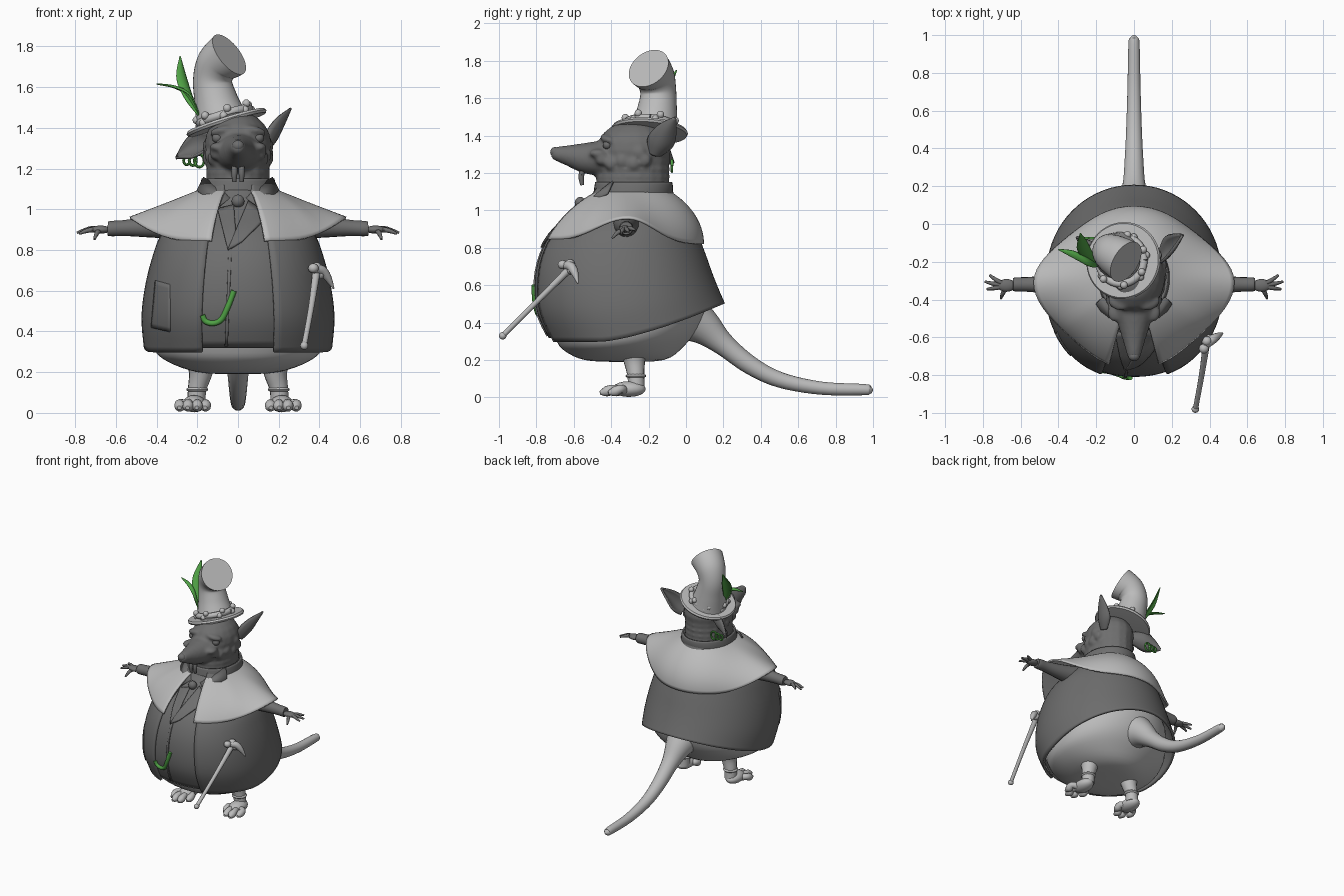
import bpy, bmesh, math
from math import sin, cos, pi
from mathutils import Vector, Matrix, Euler

cube = bpy.data.objects.get("Cube")
if cube:
    bpy.data.objects.remove(cube, do_unlink=True)


def material(name, rgb):
    m = bpy.data.materials.new(name)
    m.use_nodes = True
    m.diffuse_color = (*rgb, 1)
    m.node_tree.nodes["Principled BSDF"].inputs["Base Color"].default_value = (*rgb, 1)
    return m


LIGHT = material("light grey", (0.5, 0.5, 0.5))
DARK = material("dark grey", (0.155, 0.155, 0.155))
GREEN = material("leaf green", (0.08, 0.36, 0.06))


def finish(name, bm, mat, thick=0):
    bmesh.ops.recalc_face_normals(bm, faces=bm.faces)
    me = bpy.data.meshes.new(name)
    bm.to_mesh(me)
    bm.free()
    me.materials.append(mat)
    ob = bpy.data.objects.new(name, me)
    bpy.context.collection.objects.link(ob)
    if thick:
        mod = ob.modifiers.new("thickness", "SOLIDIFY")
        mod.thickness, mod.offset = thick, 0
    bpy.ops.object.select_all(action="DESELECT")
    ob.select_set(True)
    bpy.context.view_layer.objects.active = ob
    bpy.ops.object.shade_smooth_by_angle(angle=math.radians(45))
    return ob


def grid(name, f, nu, nv, mat, wrap=False, thick=0, caps=False):
    """Surface f(u, v); u runs around, v runs along."""
    bm = bmesh.new()
    cols = nu if wrap else nu + 1
    rows = [[bm.verts.new(f(i / nu, j / nv)) for i in range(cols)] for j in range(nv + 1)]
    for a, b in zip(rows, rows[1:]):
        for i in range(nu):
            k = (i + 1) % cols
            bm.faces.new((a[i], a[k], b[k], b[i]))
    if caps:
        bm.faces.new(rows[0])
        bm.faces.new(rows[-1])
    return finish(name, bm, mat, thick)


def spline(rows, t):
    """Catmull-Rom through equal-length tuples."""
    n = len(rows) - 1
    i = min(int(t * n), n - 1)
    x = t * n - i
    p = [rows[max(0, min(n, i + k))] for k in (-1, 0, 1, 2)]
    return [b + 0.5 * x * (c - a + x * (2 * a - 5 * b + 4 * c - d + x * (3 * (b - c) + d - a)))
            for a, b, c, d in zip(*p)]


def tube(name, pts, mat, n=14, steps=5):
    """Round tube through (x, y, z, radius) points."""
    nv = steps * (len(pts) - 1)
    line = [spline(pts, j / nv) for j in range(nv + 1)]
    pos = [Vector(p[:3]) for p in line]
    frames, side = [], None
    for j in range(nv + 1):
        t = (pos[min(j + 1, nv)] - pos[max(j - 1, 0)]).normalized()
        side = t.orthogonal() if side is None else side - t * side.dot(t)
        side.normalize()
        frames.append((side.copy(), t.cross(side)))

    def f(u, v):
        j = round(v * nv)
        a, b = frames[j]
        return pos[j] + (a * cos(2 * pi * u) + b * sin(2 * pi * u)) * max(line[j][3], 0.001)
    return grid(name, f, n, nv, mat, wrap=True, caps=True)


def add_blob(bm, loc, size, rot=(0, 0, 0), seg=18):
    m = Matrix.LocRotScale(Vector(loc), Euler(rot), Vector(size))
    bmesh.ops.create_uvsphere(bm, u_segments=seg, v_segments=seg // 2 + 1, radius=1, matrix=m)


def blob(name, loc, size, mat):
    bm = bmesh.new()
    add_blob(bm, loc, size)
    return finish(name, bm, mat)


def leaf(name, pts, side, cup, mat, thick=0.008):
    """Cupped blade through (x, y, z, half width) points."""
    s = Vector(side).normalized()
    axis = Vector(pts[-1][:3]) - Vector(pts[0][:3])
    nrm = axis.cross(s).normalized()

    def f(u, v):
        x, y, z, w = spline(pts, v)
        k = 2 * u - 1
        return Vector((x, y, z)) + s * k * w + nrm * cup * w * (k * k - 0.5)
    return grid(name, f, 8, 16, mat, thick=thick)


# Torso profile: height, half width, front y, back y, rear hem lift
TORSO = [(0.30, 0.455, -0.73, 0.20, 0.2), (0.45, 0.465, -0.80, 0.165, 0.14),
         (0.60, 0.45, -0.815, 0.13, 0.08), (0.75, 0.415, -0.79, 0.09, 0.04),
         (0.88, 0.365, -0.72, 0.05, 0), (1.0, 0.26, -0.59, -0.01, 0),
         (1.08, 0.18, -0.51, -0.07, 0), (1.14, 0.16, -0.47, -0.09, 0)]
SQ = 0.92


def ring(row, a, grow=0):
    z, rx, yf, yb, lift = row
    p = SQ if cos(a) > 0 else 1  # the front is a little squarer than the back
    y = (yf + yb) / 2 - ((yb - yf) / 2 + grow) * math.copysign(abs(cos(a)) ** p, cos(a))
    z += lift * max(0, min(1, (y + 0.45) / 0.65)) ** 1.4
    return Vector(((rx + grow) * math.copysign(abs(sin(a)) ** p, sin(a)), y, z))


def chest(x, z, grow=0.0):
    """Point on the front of the torso."""
    t = 0.0
    while t < 1 and spline(TORSO, t)[0] < z:
        t += 0.005
    _, rx, yf, yb, _ = spline(TORSO, min(t, 1))
    s = min(1, abs(x / rx)) ** (1 / SQ)
    return Vector((x, (yf + yb) / 2 - ((yb - yf) / 2 + grow) * (1 - s * s) ** (SQ / 2), z))


def patch(name, a, b, c, d, grow, mat, thick=0.012):
    """Four-cornered cloth piece lying on the chest, corners in x, z."""
    a, b, c, d = map(Vector, (a, b, c, d))

    def f(u, v):
        p = a.lerp(b, u).lerp(d.lerp(c, u), v)
        return chest(p.x, p.y, grow)
    return grid(name, f, 8, 10, mat, thick=thick)


# Coat, waistcoat and belly
gap = 0.36
grid("coat", lambda u, v: ring(spline(TORSO, v), gap + u * (2 * pi - 2 * gap)), 64, 28, DARK, thick=0.018)
grid("waistcoat", lambda u, v: ring(spline(TORSO, 0.03 + 0.97 * v), (2 * u - 1) * 0.55, -0.012), 24, 28, DARK, thick=0.012)
BELLY = [(0.19, 0.02, -0.37, -0.33, 0), (0.20, 0.2, -0.54, -0.12, 0), (0.25, 0.35, -0.65, 0.0, 0.06),
         (0.32, 0.42, -0.70, 0.09, 0.12), (0.5, 0.43, -0.76, 0.12, 0.08), (0.7, 0.39, -0.75, 0.06, 0)]
grid("belly", lambda u, v: ring(spline(BELLY, v), u * 2 * pi), 48, 20, LIGHT, wrap=True, caps=True)
patch("waistcoat_edge", (-0.065, 0.33), (-0.05, 0.33), (-0.03, 0.82), (-0.045, 0.82), -0.004, DARK)
patch("lapel_right", (-0.05, 0.8), (-0.01, 0.86), (-0.02, 1.02), (-0.1, 1.0), 0.002, DARK)
patch("lapel_left", (-0.05, 0.8), (0.02, 0.84), (0.15, 0.97), (0.05, 1.04), 0.006, DARK)
patch("coat_pocket", (-0.42, 0.42), (-0.33, 0.4), (-0.33, 0.63), (-0.4, 0.65), 0.01, DARK, 0.018)
chain = [(-0.175, 0.48), (-0.16, 0.45), (-0.12, 0.44), (-0.08, 0.46), (-0.05, 0.52), (-0.02, 0.6)]
tube("watch_chain", [(*chest(x, z, -0.002), 0.014) for x, z in chain], GREEN, 10)


# Cape with points over the arms
def cape(u, v):
    a = 0.34 + u * (2 * pi - 0.68)
    s, c = sin(a), cos(a)
    k = abs(s) ** 6
    flat = max(k, 0.7 * c)
    bulge = (1 - flat) * sin(v * pi / 2) + flat * v
    neck = Vector((0.17 * s, -0.285 - 0.185 * c, 1.1))
    hem = Vector((0.39 * s + math.copysign(0.14 * k, s), -0.31 - (0.455 if c > 0 else 0.4) * c,
                  0.833 + 0.013 * c + 0.125 * abs(s) ** 8))
    p = neck.lerp(hem, bulge)
    p.z = neck.z + (hem.z - neck.z) * v ** (1.3 - 0.35 * k)
    return p


grid("cape", cape, 72, 16, LIGHT, thick=0.012)

# Neck band, collar and brooch
BAND = [(1.08, 0.185, -0.49, -0.08, 0), (1.12, 0.18, -0.485, -0.075, 0), (1.15, 0.172, -0.48, -0.08, 0)]
grid("collar_band", lambda u, v: ring(spline(BAND, v), u * 2 * pi), 40, 4, DARK, wrap=True, thick=0.012)
for s, side in ((1, "left"), (-1, "right")):
    bm = bmesh.new()
    vs = [bm.verts.new((s * x, y, z)) for x, y, z in
          ((0.168, -0.39, 1.155), (0.01, -0.5, 1.07), (0.1, -0.57, 1.01), (0.2, -0.42, 1.09))]
    bm.faces.new(vs[:3])
    bm.faces.new((vs[0], vs[2], vs[3]))
    finish("collar_flap_" + side, bm, DARK, 0.012)
blob("brooch", (0, -0.565, 1.04), (0.032, 0.03, 0.032), DARK)

# Head: skull, neck, snout, cheeks and brows merged into one skin
bm = bmesh.new()
add_blob(bm, (0, -0.28, 1.32), (0.165, 0.2, 0.16))
for z in (1.10, 1.14, 1.18, 1.22, 1.26):
    add_blob(bm, (0, -0.285, z), (0.16, 0.2, 0.09))
SNOUT = [(-0.36, 1.275, 0.145, 0.11), (-0.46, 1.278, 0.11, 0.096), (-0.55, 1.28, 0.08, 0.08),
         (-0.62, 1.292, 0.057, 0.058), (-0.68, 1.302, 0.04, 0.04)]
for i in range(19):
    y, z, rx, rz = spline(SNOUT, i / 18)
    add_blob(bm, (0, y, z), (rx, 0.045, rz))
for s in (1, -1):
    add_blob(bm, (s * 0.085, -0.42, 1.385), (0.06, 0.035, 0.022), (0, s * 0.25, s * 0.4))
    add_blob(bm, (s * 0.095, -0.47, 1.305), (0.045, 0.05, 0.025))
    for y, z in ((-0.22, 1.27), (-0.28, 1.25), (-0.34, 1.265), (-0.4, 1.25), (-0.25, 1.31), (-0.45, 1.275)):
        add_blob(bm, (s * (0.15 - max(0, -y - 0.3) * 0.25), y, z), (0.025, 0.035, 0.035))
head = finish("head", bm, DARK)
rem = head.modifiers.new("merge", "REMESH")
rem.mode, rem.voxel_size, rem.use_smooth_shade = "VOXEL", 0.011, True
smo = head.modifiers.new("soften", "SMOOTH")
smo.factor, smo.iterations = 0.5, 4
blob("nose", (0, -0.7, 1.312), (0.03, 0.026, 0.027), DARK)
for s, side in ((1, "left"), (-1, "right")):
    blob("eye_" + side, (s * 0.1, -0.42, 1.35), (0.028, 0.025, 0.025), DARK)
    tube("tooth_" + side, [(s * 0.018, -0.55, 1.23, 0.014), (s * 0.018, -0.56, 1.18, 0.015),
                           (s * 0.018, -0.555, 1.135, 0.01)], DARK, 8)

# Ears and earrings
leaf("ear_left", [(0.14, -0.17, 1.30, 0.035), (0.172, -0.14, 1.36, 0.068), (0.212, -0.105, 1.43, 0.05),
                  (0.256, -0.06, 1.495, 0.004)], (0.1, 0.9, -0.3), 0.6, DARK, 0.014)
leaf("ear_right", [(-0.13, -0.17, 1.33, 0.04), (-0.2, -0.13, 1.315, 0.07), (-0.26, -0.1, 1.29, 0.045),
                   (-0.305, -0.07, 1.255, 0.004)], (0.15, 0.3, 0.9), -0.6, DARK, 0.014)
for i, (x, r) in enumerate(((-0.252, 0.015), (-0.222, 0.018), (-0.19, 0.024))):
    tube("earring_%d" % i, [(x + r * cos(k * pi / 5), -0.075, 1.238 + 1.3 * r * sin(k * pi / 5), 0.007)
                            for k in range(11)], GREEN, 8, 2)

# Hat: tilted brim, bent crown, band with knobs, leaves
tilt = Matrix.LocRotScale(Vector((-0.053, -0.195, 1.415)), Euler((-0.08, -0.3, 0)), None)
BRIM = [(0.02, -0.004), (0.12, -0.004), (0.199, 0), (0.205, 0.012), (0.197, 0.024), (0.12, 0.024), (0.02, 0.024)]


def brim(u, v):
    r, z = BRIM[round(v * (len(BRIM) - 1))]
    return tilt @ Vector((r * cos(2 * pi * u), r * sin(2 * pi * u), z))


grid("hat_brim", brim, 48, len(BRIM) - 1, LIGHT, wrap=True, caps=True)
tube("hat_crown", [(-0.08, -0.17, 1.43, 0.13), (-0.107, -0.155, 1.53, 0.108), (-0.125, -0.148, 1.63, 0.096),
                   (-0.1, -0.165, 1.71, 0.106), (-0.043, -0.2, 1.76, 0.118)], LIGHT, 32, 6)
tube("hat_band", [(*(tilt @ Vector((0.125 * cos(k * pi / 8), 0.125 * sin(k * pi / 8), 0.045))), 0.021)
                  for k in range(17)], LIGHT, 10, 3)
for k in range(7):
    a = k * 2 * pi / 7 + 0.3
    for d in (-0.1, 0.1):
        blob("band_knob_%d" % k, tilt @ Vector((0.137 * cos(a + d), 0.137 * sin(a + d), 0.052 + d * 0.15)),
             (0.02, 0.02, 0.02), LIGHT)
leaf("hat_leaf_tall", [(-0.19, -0.215, 1.46, 0.008), (-0.24, -0.17, 1.55, 0.028), (-0.275, -0.11, 1.65, 0.032),
                       (-0.285, -0.05, 1.75, 0.002)], (0.7, 0.6, 0), 0.4, GREEN, 0.006)
leaf("hat_leaf_low", [(-0.19, -0.22, 1.46, 0.006), (-0.24, -0.2, 1.56, 0.028), (-0.31, -0.165, 1.60, 0.026),
                      (-0.40, -0.135, 1.615, 0.002)], (-0.4, 0.9, 0.1), 0.4, GREEN, 0.006)

# Arms, hands, legs and feet
for s, side in ((1, "left"), (-1, "right")):
    tube("arm_" + side, [(s * x, -0.32, z, r) for x, z, r in
                         ((0.25, 0.93, 0.08), (0.42, 0.915, 0.055), (0.55, 0.908, 0.04), (0.62, 0.905, 0.038), (0.64, 0.905, 0.034))], DARK)
    blob("palm_" + side, (s * 0.675, -0.325, 0.9), (0.05, 0.034, 0.02), DARK)
    for i, (x, y, z) in enumerate(((0.765, -0.27, 0.895), (0.79, -0.305, 0.885), (0.78, -0.345, 0.88), (0.705, -0.395, 0.852))):
        tube("finger_%d_%s" % (i, side), [(s * 0.67, -0.325, 0.9, 0.012),
             (s * (x + 0.68) / 2, (y - 0.325) / 2 - 0.003, (z + 0.915) / 2, 0.012), (s * x, y, z, 0.006)], DARK, 8)
    tube("leg_" + side, [(s * 0.18, -0.28, 0.26, 0.075), (s * 0.185, -0.275, 0.19, 0.057), (s * 0.2, -0.268, 0.12, 0.046),
                         (s * 0.205, -0.265, 0.05, 0.045)], LIGHT)
    blob("ankle_ring_" + side, (s * 0.2, -0.268, 0.115), (0.055, 0.055, 0.017), LIGHT)
    blob("foot_" + side, (s * 0.215, -0.305, 0.045), (0.058, 0.09, 0.042), LIGHT)
    for i, (x, y) in enumerate(((0.16, -0.36), (0.2, -0.41), (0.245, -0.415), (0.285, -0.37))):
        tube("toe_%d_%s" % (i, side), [(s * (x * 0.5 + 0.105), -0.33, 0.04, 0.025), (s * x, y + 0.02, 0.045, 0.023),
                                       (s * x, y - 0.012, 0.032, 0.027), (s * x * 1.01, y - 0.045, 0.025, 0.01)], LIGHT, 10)

# Tail
tube("tail", [(0, y, z, r) for y, z, r in
              ((-0.04, 0.46, 0.16), (0.09, 0.38, 0.1), (0.2, 0.285, 0.062), (0.34, 0.175, 0.05), (0.5, 0.095, 0.042),
               (0.72, 0.05, 0.035), (0.95, 0.042, 0.03), (0.985, 0.04, 0.022), (1.0, 0.04, 0.004))], LIGHT, 18)

# Cane with a bone-shaped handle
tube("cane_shaft", [(0.325, -0.985, 0.325, 0.017), (0.33, -0.955, 0.355, 0.014), (0.36, -0.79, 0.52, 0.015),
                    (0.385, -0.62, 0.69, 0.02)], LIGHT, 10)
blob("cane_tip", (0.325, -0.98, 0.33), (0.02, 0.02, 0.02), LIGHT)
tube("cane_hook", [(0.37, -0.645, 0.705, 0.022), (0.41, -0.615, 0.70, 0.025), (0.44, -0.595, 0.665, 0.02), (0.47, -0.578, 0.61, 0.004)], LIGHT, 10)
for i, p in enumerate(((0.37, -0.66, 0.71), (0.385, -0.62, 0.715), (0.4, -0.61, 0.68))):
    blob("cane_knob_%d" % i, p, (0.026, 0.026, 0.024), LIGHT)
